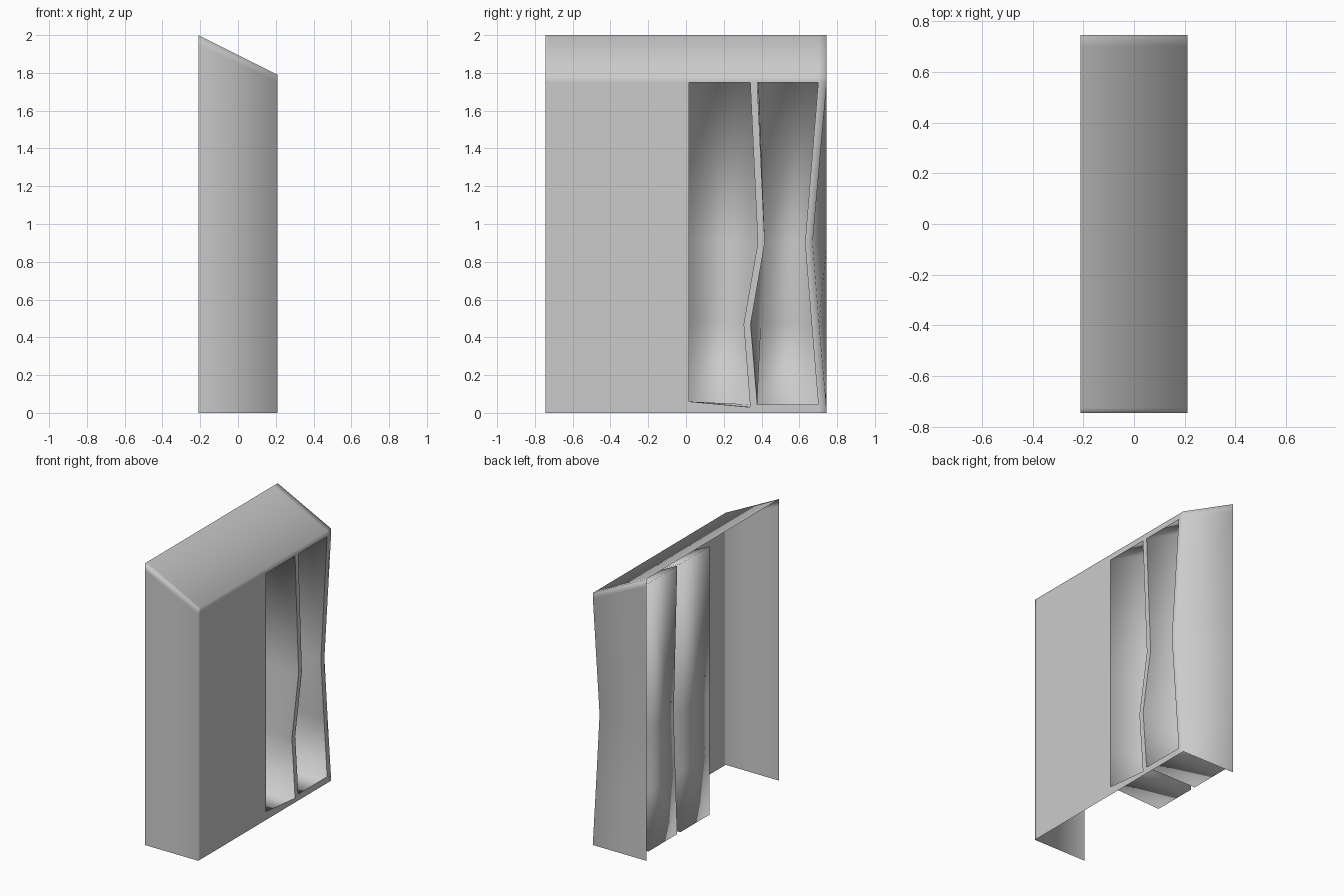
import bpy, bmesh

if "Cube" in bpy.data.objects:
    bpy.data.objects.remove(bpy.data.objects["Cube"], do_unlink=True)

grey = bpy.data.materials.new("plain_grey")
grey.use_nodes = True
grey.diffuse_color = (0.6, 0.6, 0.6, 1)
grey.node_tree.nodes["Principled BSDF"].inputs["Base Color"].default_value = (0.6, 0.6, 0.6, 1)

FRONT, BACK = 0.21, -0.21      # x of the face and of the open rear
NICHE_REAR = -0.195
HALF = 0.745                   # half length along y
LEVELS = [0, 0.045, 0.47, 0.9, 1.75, 1.79]
REAR_LEVELS = [0, 0.045, 0.47, 0.9, 1.95, 2.0]
# Wavy upright edges, one y per level
FIRST_LEFT = [0.015] * 6
FIRST_RIGHT = [0.34, 0.34, 0.305, 0.38, 0.34, 0.34]
SECOND_LEFT = [y + 0.037 for y in FIRST_RIGHT]
SECOND_RIGHT = [0.70, 0.70, 0.665, 0.63, 0.70, 0.70]
OUTER_EDGE = [HALF, 0.742, 0.705, 0.67, HALF, HALF]
# Rear edges of the niches bend only at the middle level
FIRST_RIGHT_REAR = [0.34, 0.34, 0.36, 0.38, 0.34]
SECOND_LEFT_REAR = [y + 0.037 for y in FIRST_RIGHT_REAR]
SECOND_RIGHT_REAR = [0.70, 0.70, 0.69, 0.68, 0.70]


def sill(column, i):
    """Height of a face point; the first opening has a slanted sill."""
    if i == 1 and column is FIRST_LEFT:
        return 0.06
    if i == 1 and column is FIRST_RIGHT:
        return 0.03
    return LEVELS[i]


def finish(bm, name):
    bmesh.ops.remove_doubles(bm, verts=bm.verts, dist=0.0005)
    mesh = bpy.data.meshes.new(name)
    bm.to_mesh(mesh)
    bm.free()
    mesh.materials.append(grey)
    for p in mesh.polygons:
        p.use_smooth = True
    obj = bpy.data.objects.new(name, mesh)
    bpy.context.collection.objects.link(obj)


# Outer shell: end walls, face with two openings, sloped roof
def build_shell():
    bm = bmesh.new()
    columns = [[-HALF] * 6, [-HALF + 0.02] * 6, FIRST_LEFT, FIRST_RIGHT,
               SECOND_LEFT, SECOND_RIGHT, OUTER_EDGE]
    grid = []
    for i, rear_z in enumerate(REAR_LEVELS):
        row = [(BACK, -HALF, rear_z)]
        row += [(FRONT, c[i], sill(c, i)) for c in columns]
        row.append((BACK, HALF, rear_z))
        grid.append([bm.verts.new(p) for p in row])
    for i in range(len(grid) - 1):
        for j in range(len(grid[0]) - 1):
            opening = j in (3, 5) and 1 <= i <= 3
            if not opening:
                bm.faces.new((grid[i][j], grid[i][j + 1], grid[i + 1][j + 1], grid[i + 1][j]))
    low = grid[-1][1:-1]
    high = [bm.verts.new((BACK, v.co.y, 2.0)) for v in low]
    for j in range(len(low) - 1):
        bm.faces.new((low[j], low[j + 1], high[j + 1], high[j]))
    finish(bm, "wall_shell")


# Deep niche behind an opening, its ceiling rising with the roof
def build_niche(name, left, right, left_rear, right_rear):
    bm = bmesh.new()
    rings = []
    for i in range(1, 5):
        rear_z = REAR_LEVELS[i]
        pts = [(FRONT, left[i], sill(left, i)), (FRONT, right[i], sill(right, i)),
               (NICHE_REAR, right_rear[i], rear_z), (NICHE_REAR, left_rear[i], rear_z)]
        rings.append([bm.verts.new(p) for p in pts])
    for a, b in zip(rings, rings[1:]):
        for j in range(1, 4):
            k = (j + 1) % 4
            bm.faces.new((b[j], b[k], a[k], a[j]))
    bm.faces.new(rings[0])
    bm.faces.new(rings[-1][::-1])
    finish(bm, name)


build_shell()
build_niche("first_niche", FIRST_LEFT, FIRST_RIGHT, FIRST_LEFT, FIRST_RIGHT_REAR)
build_niche("second_niche", SECOND_LEFT, SECOND_RIGHT, SECOND_LEFT_REAR, SECOND_RIGHT_REAR)
